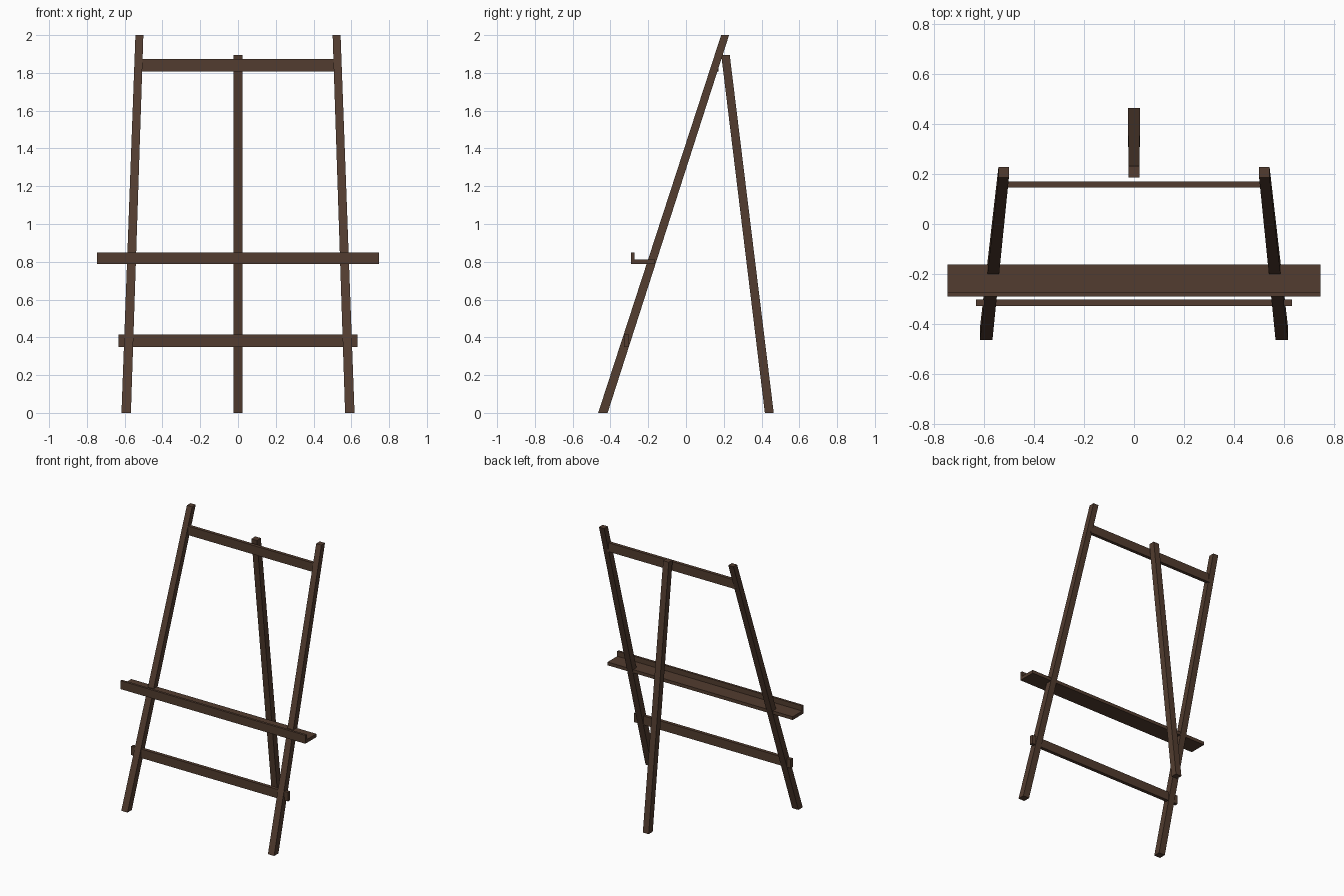
import bpy

if "Cube" in bpy.data.objects:
    bpy.data.objects.remove(bpy.data.objects["Cube"])

wood = bpy.data.materials.new("dark brown wood")
wood.diffuse_color = (0.085, 0.046, 0.029, 1)
wood.use_nodes = True
wood.node_tree.nodes["Principled BSDF"].inputs["Base Color"].default_value = wood.diffuse_color


def make(name, verts):
    """Box-like beam from four bottom corners and four top corners."""
    faces = [(3, 2, 1, 0), (4, 5, 6, 7)]
    faces += [(i, (i + 1) % 4, (i + 1) % 4 + 4, i + 4) for i in range(4)]
    mesh = bpy.data.meshes.new(name)
    mesh.from_pydata(verts, [], faces)
    mesh.materials.append(wood)
    obj = bpy.data.objects.new(name, mesh)
    bpy.context.collection.objects.link(obj)
    return obj


def ring(x0, x1, y0, y1, z):
    return [(x0, y0, z), (x1, y0, z), (x1, y1, z), (x0, y1, z)]


def leg(name, foot, head, foot_width, head_width):
    """Slanted leg with level ends."""
    verts = []
    for (x, y, z), w in ((foot, foot_width / 2), (head, head_width / 2)):
        verts += ring(x - w, x + w, y - w, y + w, z)
    return make(name, verts)


def board(name, half_length, y0, y1, z0, z1):
    """Straight board running across the easel."""
    return make(name, ring(-half_length, half_length, y0, y1, z0)
                + ring(-half_length, half_length, y0, y1, z1))


# Leaning front legs, mirrored left and right
for side, s in (("left", -1), ("right", 1)):
    leg("front_leg_" + side, (s * 0.592, -0.44, 0), (s * 0.522, 0.207, 2), 0.05, 0.042)

# Rear support leg
leg("rear_leg", (0, 0.441, 0), (0, 0.209, 1.895), 0.047, 0.045)

# Cross rails
board("top_rail", 0.52, 0.147, 0.171, 1.808, 1.873)
board("lower_rail", 0.633, -0.328, -0.303, 0.35, 0.415)

# Canvas shelf with raised front lip
board("shelf", 0.747, -0.275, -0.163, 0.787, 0.811)
board("shelf_lip", 0.747, -0.29, -0.273, 0.787, 0.848)
